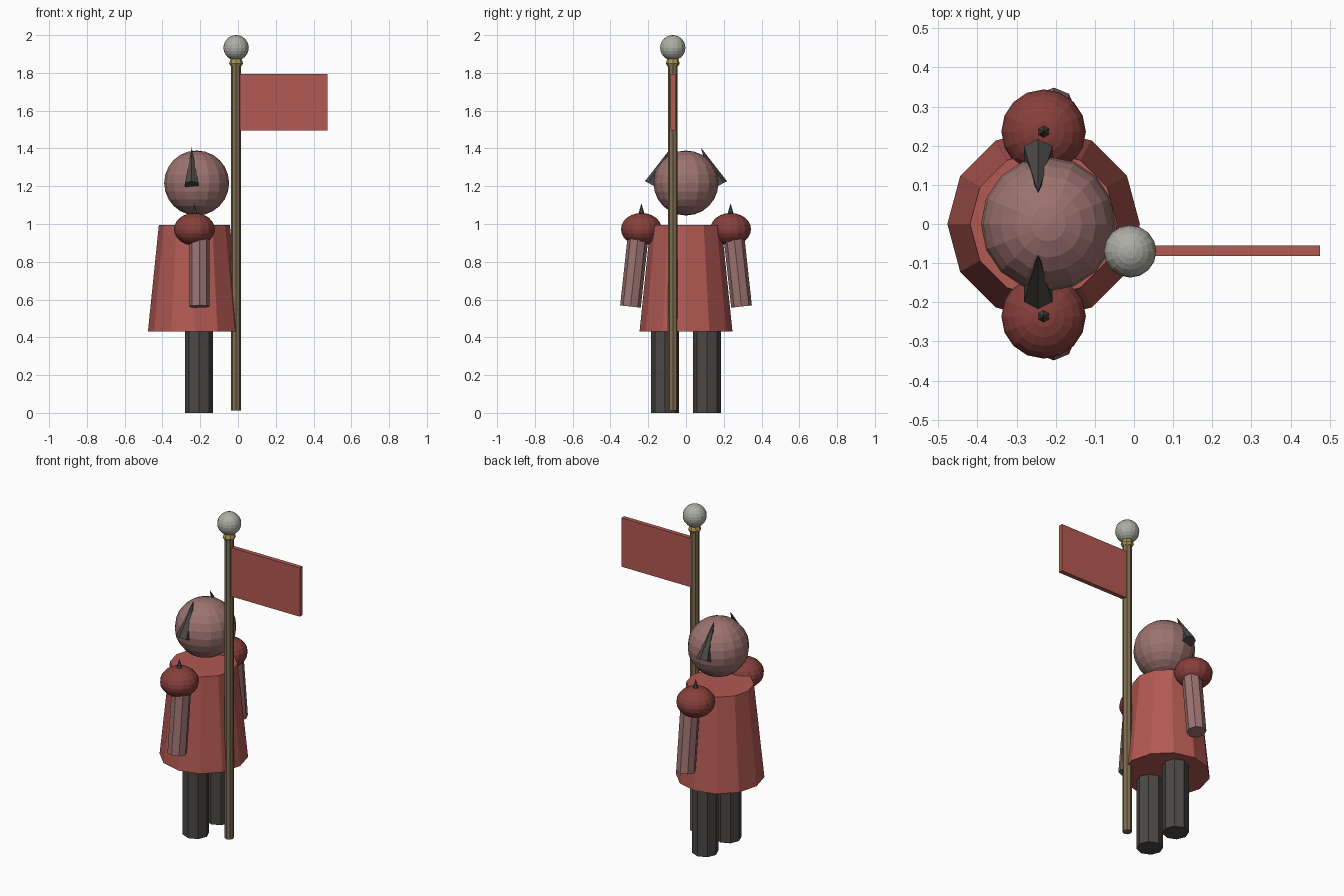
import bpy
from math import atan2, hypot
from mathutils import Vector

if "Cube" in bpy.data.objects:
    bpy.data.objects.remove(bpy.data.objects["Cube"])


def material(name, r, g, b):
    m = bpy.data.materials.new(name)
    m.diffuse_color = (r, g, b, 1)
    m.use_nodes = True
    m.node_tree.nodes["Principled BSDF"].inputs["Base Color"].default_value = m.diffuse_color
    return m


RED = material("red_cloth", 0.45, 0.10, 0.085)
DARK_RED = material("dark_red", 0.24, 0.05, 0.043)
SKIN = material("skin", 0.33, 0.17, 0.16)
DARK = material("dark", 0.07, 0.064, 0.06)
WOOD = material("wood", 0.21, 0.15, 0.08)
GOLD = material("gold", 0.42, 0.30, 0.09)
STONE = material("pale_stone", 0.42, 0.42, 0.37)


def finish(name, mat):
    ob = bpy.context.object
    ob.name = ob.data.name = name
    ob.data.materials.append(mat)
    return ob


def taper(name, x, low, high, r1, r2, sides, mat):
    """Cone or cylinder between two (y, z) points, tilted about x."""
    a, b = Vector((x, *low)), Vector((x, *high))
    d = b - a
    bpy.ops.mesh.primitive_cone_add(
        vertices=sides, radius1=r1, radius2=r2, depth=hypot(d.y, d.z),
        location=(a + b) / 2, rotation=(atan2(-d.y, d.z), 0, 0))
    return finish(name, mat)


def ball(name, loc, r, mat, flat=1.0, segments=16, rings=12):
    bpy.ops.mesh.primitive_uv_sphere_add(
        segments=segments, ring_count=rings, radius=r, location=loc)
    bpy.context.object.scale.z = flat
    return finish(name, mat)


# Body and head
taper("robe", -0.231, (0, 0.43), (0, 0.995), 0.246, 0.188, 12, RED)
ball("head", (-0.219, 0, 1.217), 0.172, SKIN)

# Paired parts
for side, s in (("left", 1), ("right", -1)):
    taper(side + "_leg", -0.207, (s * 0.111, 0), (s * 0.111, 0.5),
          0.074, 0.074, 8, DARK)
    taper(side + "_arm", -0.205, (s * 0.294, 0.563), (s * 0.252, 0.95),
          0.055, 0.055, 8, SKIN)
    ball(side + "_shoulder", (-0.231, s * 0.236, 0.972), 0.108, DARK_RED, 0.8)
    taper(side + "_shoulder_spike", -0.231, (s * 0.236, 1.04),
          (s * 0.236, 1.11), 0.02, 0, 6, DARK)
    taper(side + "_horn", -0.245, (s * 0.18, 1.207), (s * 0.078, 1.405),
          0.042, 0, 6, DARK)

# Standard: pole, collar, ball and flag
PX, PY = -0.01, -0.07
taper("pole", PX, (PY, 0.012), (PY, 1.86), 0.026, 0.026, 8, WOOD)
taper("collar_lower", PX, (PY, 1.835), (PY, 1.85), 0.028, 0.037, 8, GOLD)
taper("collar_upper", PX, (PY, 1.85), (PY, 1.88), 0.037, 0.027, 8, GOLD)
ball("pole_ball", (PX, PY, 1.933), 0.067, STONE)
bpy.ops.mesh.primitive_cube_add(size=1, location=(0.2375, -0.068, 1.645))
bpy.context.object.scale = (0.475, 0.027, 0.298)
finish("flag", RED)
